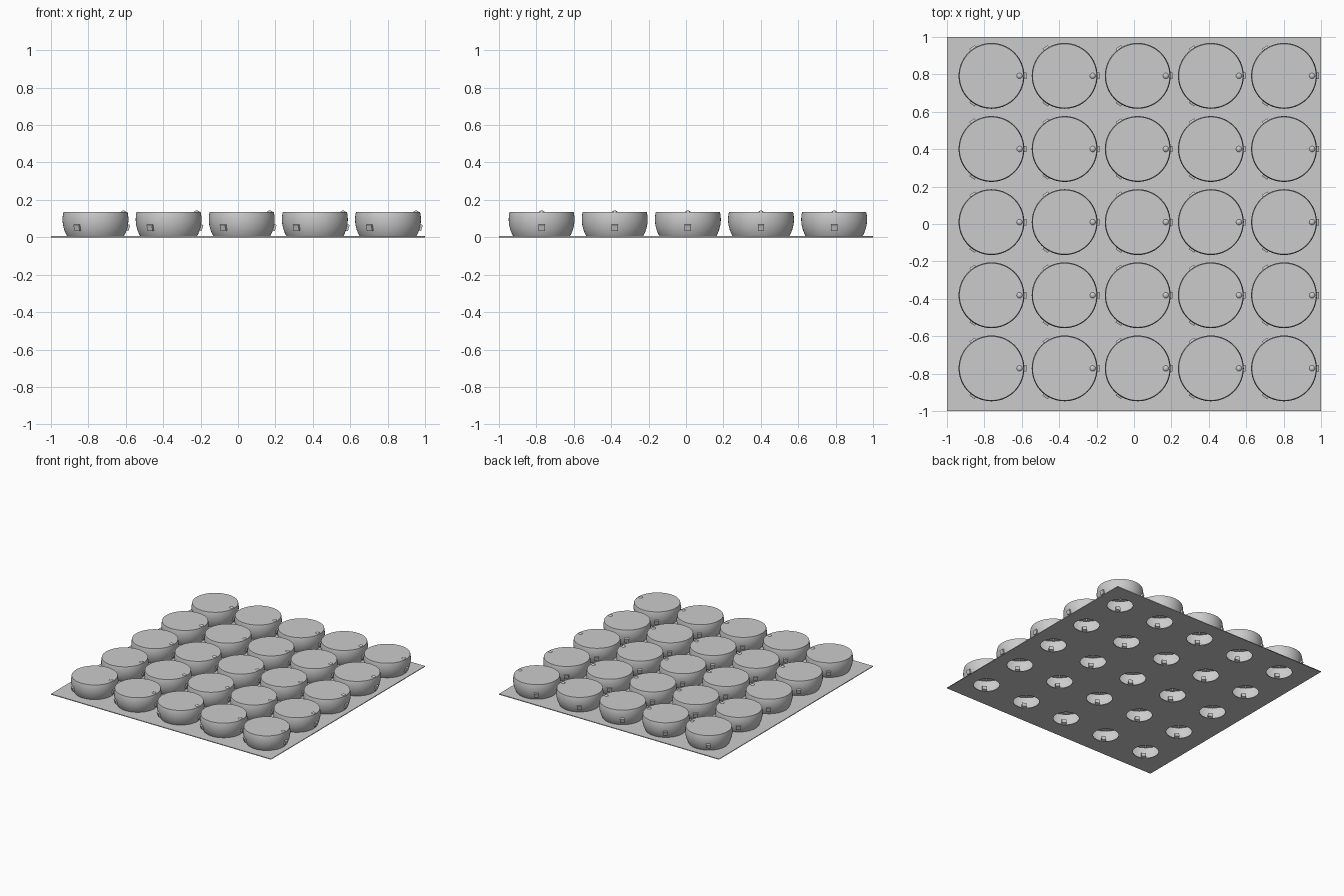
import bpy, bmesh, math
from mathutils import Matrix, Vector

cube = bpy.data.objects.get("Cube")
if cube:
    bpy.data.objects.remove(cube, do_unlink=True)

COUNT, PITCH, PLATE = 5, 0.391, 0.006
CENTRE_X, CENTRE_Y = 0.02, 0.01
HOLE, RADIUS, MID_Z, TOP_Z = 0.097, 0.176, 0.095, 0.135

grey = bpy.data.materials.new("neutral grey")
grey.use_nodes = True
colour = (0.6, 0.6, 0.6, 1)
grey.diffuse_color = colour
grey.node_tree.nodes["Principled BSDF"].inputs["Base Color"].default_value = colour

steps = [(i - (COUNT - 1) / 2) * PITCH for i in range(COUNT)]
cells = [(CENTRE_X + x, CENTRE_Y + y) for x in steps for y in steps]


def ring(x, y, r, n):
    return [(x + r * math.cos(math.tau * i / n), y + r * math.sin(math.tau * i / n))
            for i in range(n)]


def make_mesh(name, bm):
    bmesh.ops.recalc_face_normals(bm, faces=bm.faces)
    mesh = bpy.data.meshes.new(name)
    bm.to_mesh(mesh)
    bm.free()
    mesh.materials.append(grey)
    return mesh


def place(name, mesh, matrix):
    obj = bpy.data.objects.new(name, mesh)
    bpy.context.collection.objects.link(obj)
    obj.matrix_world = matrix
    return obj


# Thin base plate: a filled outline with one round hole per cell
outline = bpy.data.curves.new("base_plate", 'CURVE')
outline.dimensions, outline.fill_mode = '2D', 'BOTH'
outline.extrude = PLATE / 2
outline.materials.append(grey)
loops = [[(-1, -1), (1, -1), (1, 1), (-1, 1)]] + [ring(x, y, HOLE, 40) for x, y in cells]
for points in loops:
    spline = outline.splines.new('POLY')
    spline.points.add(len(points) - 1)
    for p, (x, y) in zip(spline.points, points):
        p.co = (x, y, 0, 1)
    spline.use_cyclic_u = True
place("base_plate", outline, Matrix.Translation((0, 0, PLATE / 2)))

# Bowl: spherical side wall with a flat lid, open underneath
bm = bmesh.new()
low = math.asin((PLATE / 2 - MID_Z) / RADIUS)
high = math.asin((TOP_Z - MID_Z) / RADIUS)
angles = [low + (high - low) * i / 12 for i in range(13)]
profile = [(RADIUS * math.cos(a), MID_Z + RADIUS * math.sin(a)) for a in angles]
profile.append((0, TOP_Z))
verts = [bm.verts.new((r, 0, z)) for r, z in profile]
edges = [bm.edges.new(pair) for pair in zip(verts, verts[1:])]
bmesh.ops.spin(bm, geom=verts + edges, cent=(0, 0, 0), axis=(0, 0, 1),
               angle=math.tau, steps=56)
bmesh.ops.remove_doubles(bm, verts=bm.verts, dist=0.0005)
bowl = make_mesh("bowl", bm)

# Round knob at the rim
bm = bmesh.new()
bmesh.ops.create_uvsphere(bm, u_segments=20, v_segments=12, radius=0.019)
knob = make_mesh("knob", bm)

# Square peg pointing outward along x
bm = bmesh.new()
bmesh.ops.create_cube(bm, size=1, matrix=Matrix.Diagonal((0.04, 0.034, 0.034, 1)))
peg = make_mesh("peg", bm)

# Inner point hanging under the lid
bm = bmesh.new()
bmesh.ops.create_cone(bm, segments=16, radius1=0.004, radius2=0.03, depth=0.1, cap_ends=True)
spike = make_mesh("inner_point", bm)

# Repeat the unit over the grid
smooth = []
for x, y in cells:
    base = Matrix.Translation((x, y, 0))
    smooth.append(place("bowl", bowl, base))
    smooth.append(place("rim_knob", knob, base @ Matrix.Translation((0.15, 0, 0.124))))
    place("inner_point", spike, base @ Matrix.Translation((0, 0, 0.084)))
    for degrees in (0, 124, 236):
        turn = Matrix.Rotation(math.radians(degrees), 4, 'Z')
        tilt = Matrix.Rotation(math.radians(16), 4, 'Y')
        place("side_peg", peg, base @ turn @ Matrix.Translation((0.162, 0, 0.055)) @ tilt)

bpy.ops.object.select_all(action='DESELECT')
for obj in smooth[:2]:
    obj.select_set(True)
bpy.context.view_layer.objects.active = smooth[0]
bpy.ops.object.shade_smooth_by_angle(angle=math.radians(35))
